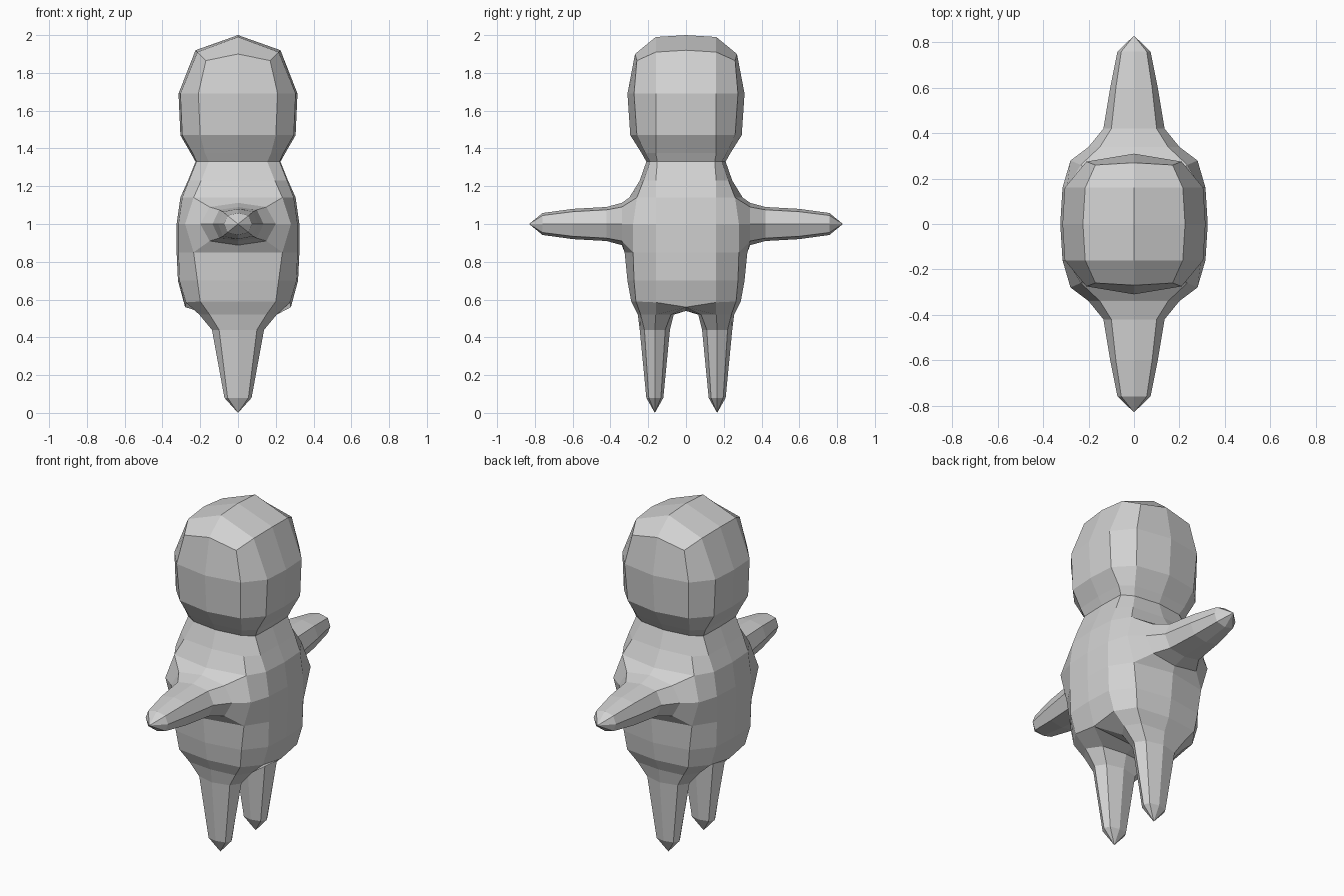
import bpy
import bmesh

cube = bpy.data.objects.get("Cube")
if cube:
    bpy.data.objects.remove(cube)

bm = bmesh.new()


def body_ring(z, x0, x1, cx, cy, y0, drops=(0, 0, 0, 0)):
    """Twelve-sided ring: side, side edge, corner, middle, mirrored round."""
    y1 = min(0.16, cy * 0.8)
    d0, d1, dc, dy = [z - d for d in drops]
    quarter = [(x0, 0, d0), (x1, y1, d1), (cx, cy, dc), (0, y0, dy)]
    half = quarter + [(-x, y, h) for x, y, h in quarter[2::-1]]
    full = half + [(x, -y, h) for x, y, h in half[-2:0:-1]]
    return [bm.verts.new(p) for p in full]


def octagon(a, da, db, b):
    """Eight offsets, starting at +a and turning towards +b."""
    return [(a, 0), (da, db), (0, b), (-da, db), (-a, 0), (-da, -db), (0, -b), (da, -db)]


def bridge(lower, upper, skip=()):
    n = len(lower)
    for i in range(n):
        if i not in skip:
            j = (i + 1) % n
            bm.faces.new((lower[i], lower[j], upper[j], upper[i]))


def close_tip(ring, tip):
    """Four quads meeting at a point."""
    for i in range(1, 8, 2):
        bm.faces.new((ring[i], ring[(i + 1) % 8], tip, ring[i - 1]))


def limb(base, rings, tip):
    for coords in rings:
        ring = [bm.verts.new(p) for p in coords]
        bridge(base, ring)
        base = ring
    point = bm.verts.new(tip)
    for i in range(8):
        bm.faces.new((base[i], base[(i + 1) % 8], point))


# Torso and head rings, from hips to crown
profile = [
    (0.59, 0.28, 0.275, 0.20, 0.265, 0.29, (0.03, 0.005, 0, 0)),
    (0.70, 0.318, 0.31, 0.215, 0.275, 0.31),
    (0.85, 0.325, 0.315, 0.235, 0.28, 0.325),
    (1.00, 0.325, 0.315, 0.28, 0.28, 0.33),
    (1.14, 0.305, 0.295, 0.235, 0.26, 0.30),
    (1.23, 0.265, 0.26, 0.195, 0.225, 0.245),
    (1.33, 0.225, 0.22, 0.155, 0.19, 0.21),
    (1.375, 0.25, 0.24, 0.175, 0.215, 0.235),
    (1.47, 0.305, 0.295, 0.20, 0.26, 0.295),
    (1.69, 0.315, 0.305, 0.21, 0.275, 0.31),
    (1.92, 0.225, 0.215, 0.17, 0.26, 0.27, (0, 0.01, 0.055, 0.02)),
]
rings = [body_ring(*row) for row in profile]
for k in range(len(rings) - 1):
    # Openings at the shoulders
    bridge(rings[k], rings[k + 1], (2, 3, 8, 9) if k in (2, 3) else ())

# Crown with a central ridge
r = rings[-1]
back, mid, front = [bm.verts.new(p) for p in ((0, 0.16, 1.99), (0, 0, 2), (0, -0.16, 1.99))]
for face in (
    (r[0], r[1], back, mid), (r[1], r[2], r[3], back),
    (r[3], r[4], r[5], back), (r[5], r[6], mid, back),
    (r[6], r[7], front, mid), (r[7], r[8], r[9], front),
    (r[9], r[10], r[11], front), (r[11], r[0], mid, front),
):
    bm.faces.new(face)

crotch = bm.verts.new((0, 0, 0.54))
arm_sizes = [
    (0.34, 0.20, 0.15, 0.09, 0.112),
    (0.42, 0.135, 0.10, 0.075, 0.09),
    (0.60, 0.105, 0.08, 0.065, 0.08),
    (0.76, 0.073, 0.056, 0.045, 0.058),
]
leg_sizes = [
    (0.52, 0.205, 0.15, 0.08, 0.095, 0.16),
    (0.44, 0.138, 0.10, 0.055, 0.08, 0.165),
    (0.08, 0.072, 0.055, 0.032, 0.045, 0.165),
]
low, middle, high = rings[2:5]
hips = rings[0]
for s in (1, -1):
    # Ring indices run from +x to -x on either side
    near, centre, far = (2, 3, 4) if s > 0 else (10, 9, 8)
    shoulder = [middle[near], high[near], high[centre], high[far],
                middle[far], low[far], low[centre], low[near]]
    limb(shoulder,
         [[(dx, s * y, 1 + dz) for dx, dz in octagon(*size)] for y, *size in arm_sizes],
         (0, s * 0.83, 1))

    hip = [hips[s * i % 12] for i in (1, 2, 3, 4, 5, 6)] + [crotch, hips[0]]
    limb(hip,
         [[(dx, s * (yc + dy), z) for dx, dy in octagon(*size)] for z, *size, yc in leg_sizes],
         (0, s * 0.165, 0))

bmesh.ops.delete(bm, geom=[v for v in bm.verts if not v.link_faces], context='VERTS')
bmesh.ops.recalc_face_normals(bm, faces=bm.faces[:])

# Single flat-shaded body
mesh = bpy.data.meshes.new("body")
bm.to_mesh(mesh)
bm.free()
body = bpy.data.objects.new("body", mesh)
bpy.context.collection.objects.link(body)

grey = bpy.data.materials.new("plain grey")
grey.use_nodes = True
colour = (0.64, 0.64, 0.64, 1)
grey.diffuse_color = colour
grey.node_tree.nodes["Principled BSDF"].inputs["Base Color"].default_value = colour
mesh.materials.append(grey)
